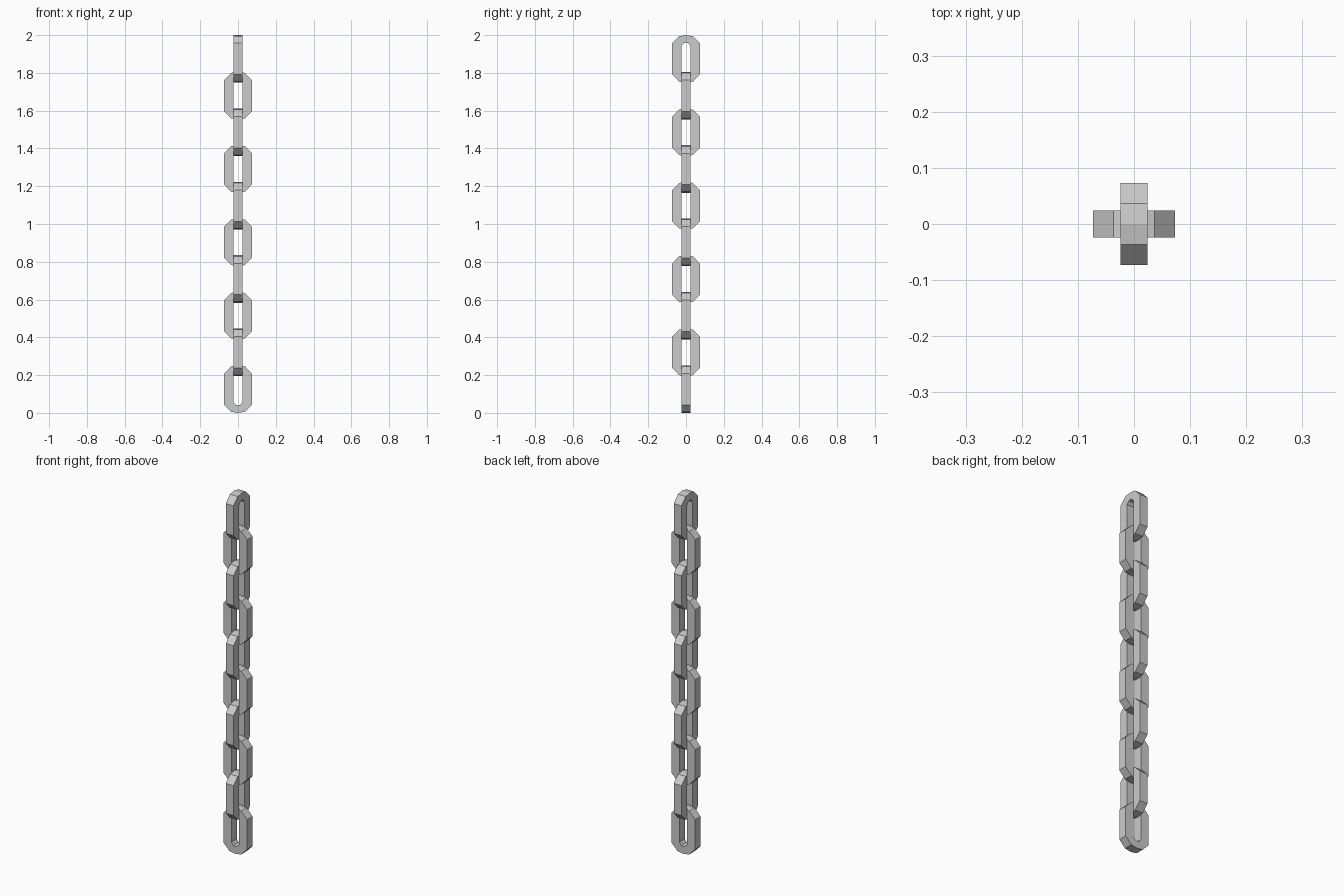
import bpy, bmesh, math

if "Cube" in bpy.data.objects:
    bpy.data.objects.remove(bpy.data.objects["Cube"])

COUNT, HEIGHT, HALF_W, HALF_T = 10, 0.252, 0.073, 0.024
PITCH = (2.0 - HEIGHT) / (COUNT - 1)


def ring(half_w, half_h, rise):
    """Outline of a stretched loop with faceted ends of the given rise."""
    angles = [0, 60, 90, 120, 180]
    end = [(half_w * math.cos(math.radians(a)),
            half_h - rise + rise * math.sin(math.radians(a))) for a in angles]
    return end + [(-x, -z) for x, z in end]


# One link: outer and inner outlines joined into a square-section loop
bm = bmesh.new()
outer = ring(HALF_W, HEIGHT / 2, 0.043)
inner = ring(0.024, HEIGHT / 2 - 0.04, 0.018)
loops = [[bm.verts.new((x, y, z)) for x, z in pts]
         for pts, y in ((outer, -HALF_T), (outer, HALF_T),
                        (inner, HALF_T), (inner, -HALF_T))]
n = len(outer)
for k in range(4):
    a, b = loops[k], loops[(k + 1) % 4]
    for i in range(n):
        j = (i + 1) % n
        bm.faces.new((a[i], a[j], b[j], b[i]))
bmesh.ops.recalc_face_normals(bm, faces=bm.faces)
mesh = bpy.data.meshes.new("chain_link")
bm.to_mesh(mesh)
bm.free()

# Chain: links alternate by a quarter turn
for i in range(COUNT):
    link = bpy.data.objects.new(f"chain_link_{i + 1}", mesh)
    link.location.z = HEIGHT / 2 + i * PITCH
    link.rotation_euler.z = math.radians(90) * (i % 2)
    bpy.context.collection.objects.link(link)
